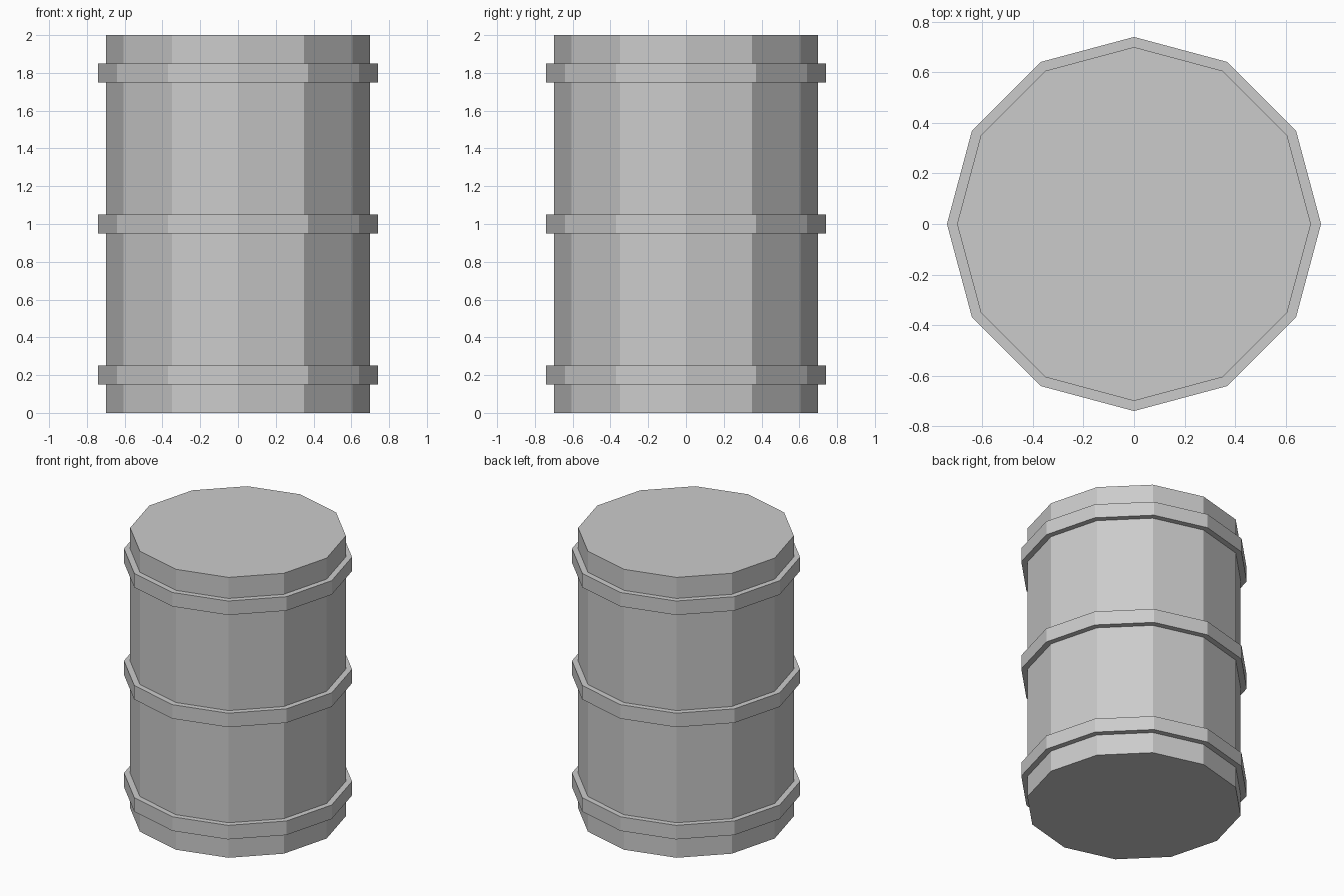
import bpy

if "Cube" in bpy.data.objects:
    bpy.data.objects.remove(bpy.data.objects["Cube"])

SIDES = 12

grey = bpy.data.materials.new("plain_grey")
grey.diffuse_color = (0.6, 0.6, 0.6, 1.0)
grey.use_nodes = True
grey.node_tree.nodes["Principled BSDF"].inputs["Base Color"].default_value = grey.diffuse_color


def drum(name, radius, z_low, z_high):
    """Flat-faced twelve-sided cylinder between two heights."""
    bpy.ops.mesh.primitive_cylinder_add(
        vertices=SIDES, radius=radius, depth=z_high - z_low,
        location=(0, 0, (z_low + z_high) / 2))
    obj = bpy.context.object
    obj.name = name
    obj.data.materials.append(grey)
    return obj


# Barrel body
drum("barrel_body", 0.70, 0.0, 2.0)

# Three hoops around the body
for name, z in (("lower_hoop", 0.2), ("middle_hoop", 1.0), ("upper_hoop", 1.8)):
    drum(name, 0.74, z - 0.05, z + 0.05)
